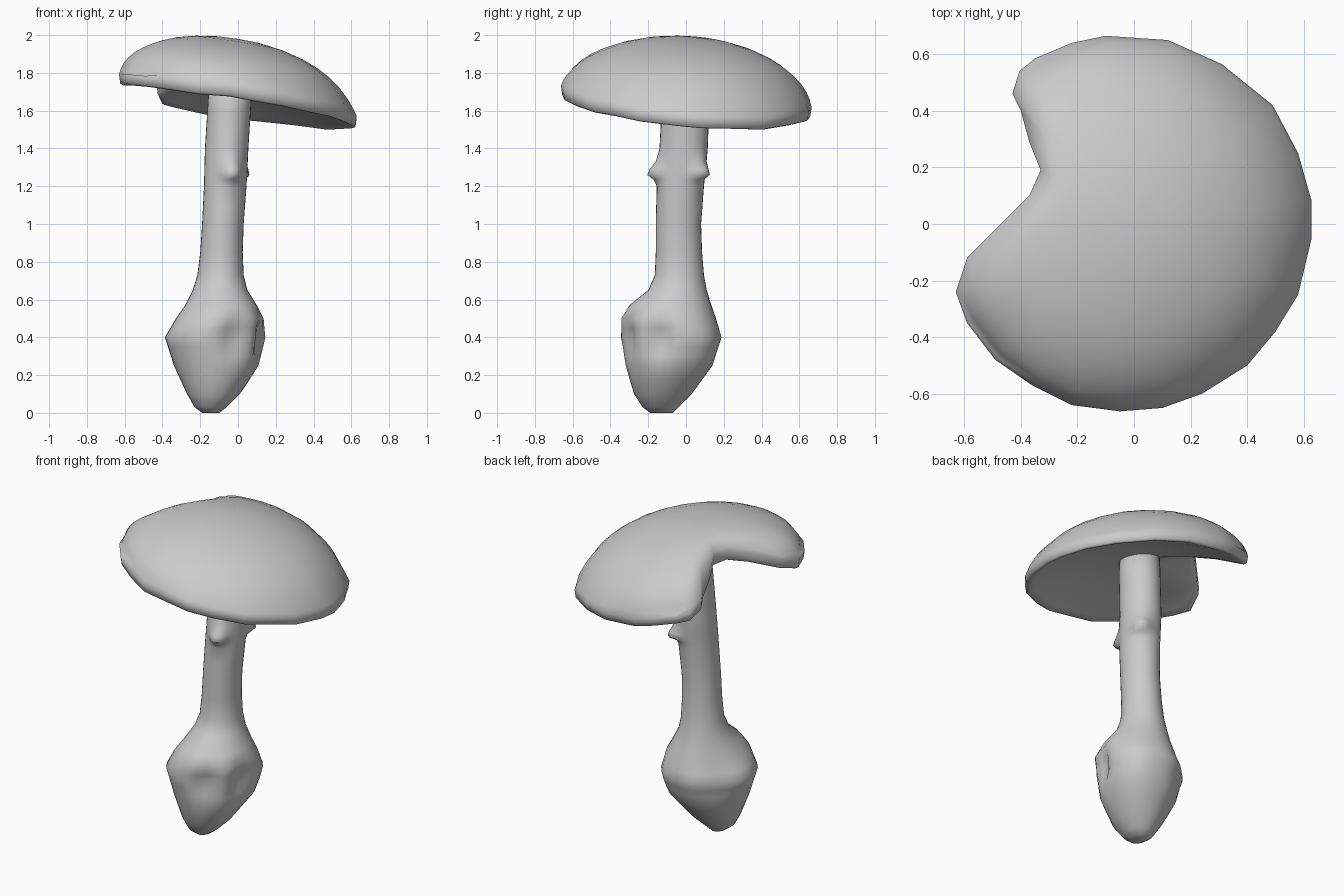
import bpy, bmesh, math

if "Cube" in bpy.data.objects:
    bpy.data.objects.remove(bpy.data.objects["Cube"])


def loft(name, rings, bottom, top):
    """Skin a stack of equal-length rings and close both ends with a fan."""
    bm = bmesh.new()
    loops = [[bm.verts.new(p) for p in ring] for ring in rings]
    n = len(loops[0])
    for a, b in zip(loops, loops[1:]):
        for i in range(n):
            j = (i + 1) % n
            bm.faces.new((a[i], a[j], b[j], b[i]))
    for loop, tip in ((loops[0], bottom), (loops[-1], top)):
        c = bm.verts.new(tip)
        for i in range(n):
            bm.faces.new((loop[i], loop[(i + 1) % n], c))
    bmesh.ops.recalc_face_normals(bm, faces=bm.faces)
    me = bpy.data.meshes.new(name)
    bm.to_mesh(me)
    bm.free()
    me.polygons.foreach_set("use_smooth", [True] * len(me.polygons))
    ob = bpy.data.objects.new(name, me)
    bpy.context.collection.objects.link(ob)
    return ob


# Cap: outline with a bite on the left, domed over a tilted plane
outline = [(.628, .08), (.58, .25), (.49, .42), (.31, .565), (.12, .65),
           (-.1, .665), (-.22, .64), (-.35, .585), (-.405, .54), (-.43, .46),
           (-.40, .40), (-.37, .29), (-.33, .19), (-.37, .10), (-.47, 0),
           (-.59, -.12), (-.63, -.24), (-.59, -.35), (-.49, -.48),
           (-.36, -.57), (-.22, -.64), (-.05, -.662), (.1, -.65), (.24, -.6),
           (.4, -.5), (.5, -.38), (.58, -.25), (.628, -.05)]
R0, H = .67, .33


def dome(x, y):
    r2 = (x * x + y * y) / R0 ** 2
    lean = 1 + .1 * x + .1 * y
    return H * lean * max(0, 1 - r2) ** .56


def cap_ring(s, drop=None):
    """Ring at fraction s of the outline; drop given = underside."""
    ring = []
    for x, y in outline:
        r = math.hypot(x, y)
        full = dome(x, y)
        edge = min(.02 + .44 * max(0, 1 - r / .66), full)
        x, y = x * s, y * s
        if drop is None:
            power = 7 + 30 * max(0, .6 - r)
            h = dome(x, y) - s ** power * (full - edge)
        else:
            h = (edge - drop) * s ** 2 + .10 * (1 - s ** 2)
        ring.append((x, y, 1.65 - .195 * x - .08 * y + h))
    return ring


cap_rings = [cap_ring(s, d) for s, d in
             ((.25, .06), (.5, .06), (.75, .06), (.9, .065), (.965, .065), (.99, .05))]
cap_rings += [cap_ring(s) for s in (1, .985, .96, .92, .86, .78, .68, .55, .38, .2)]
loft("cap", cap_rings, (0, 0, 1.75), (0, 0, 1.65 + H))

# Stem with bulb: z, x range, y range
profile = [(0, -.19, -.10, -.19, -.07), (.03, -.23, -.06, -.23, -.04),
           (.1, -.27, .01, -.275, .03), (.25, -.34, .11, -.32, .14),
           (.4, -.39, .15, -.35, .19), (.5, -.33, .14, -.345, .16),
           (.57, -.28, .10, -.30, .135), (.65, -.24, .05, -.20, .11),
           (.73, -.215, .03, -.165, .095), (.85, -.20, .025, -.16, .085),
           (1, -.19, .03, -.16, .08), (1.2, -.18, .045, -.155, .095),
           (1.4, -.175, .055, -.14, .115), (1.8, -.15, .08, -.12, .13)]
# Bumps: angle, z, depth, angular width, width below, width above
bumps = [(-66, .41, -.05, 18, .11, .09),   # front hollow in bulb
         (-14, .40, -.06, 15, .10, .08),   # right crease in bulb
         (135, .40, -.035, 28, .15, .12),  # flatter back left of bulb
         (45, .35, .025, 25, .18, .12),    # fuller back right of bulb
         (-75, 1.26, .06, 22, .025, .065),  # ring remnant, front
         (50, 1.26, .06, 24, .02, .06)]    # ring remnant, back


def section(z):
    for a, b in zip(profile, profile[1:]):
        if z <= b[0]:
            t = (z - a[0]) / (b[0] - a[0])
            return [p + (q - p) * t for p, q in zip(a, b)]
    return profile[-1]


heights = sorted({p[0] for p in profile} |
                 {.3, .35, .45, .18, 1.1, 1.235, 1.26, 1.29, 1.33, 1.6})
stem_rings = []
for z in heights:
    _, x0, x1, y0, y1 = section(z)
    ring = []
    for i in range(32):
        ang = i * 360 / 32
        d = 0
        for a, bz, amp, wa, lo, hi in bumps:
            da = (ang - a + 180) % 360 - 180
            dz = (z - bz) / (lo if z < bz else hi)
            d += amp * math.exp(-(da / wa) ** 2 - dz * dz)
        c, s = math.cos(math.radians(ang)), math.sin(math.radians(ang))
        ring.append(((x0 + x1) / 2 + ((x1 - x0) / 2 + d) * c,
                     (y0 + y1) / 2 + ((y1 - y0) / 2 + d) * s, z))
    stem_rings.append(ring)
loft("stem", stem_rings, (-.145, -.13, 0), (-.035, .005, 1.8))
